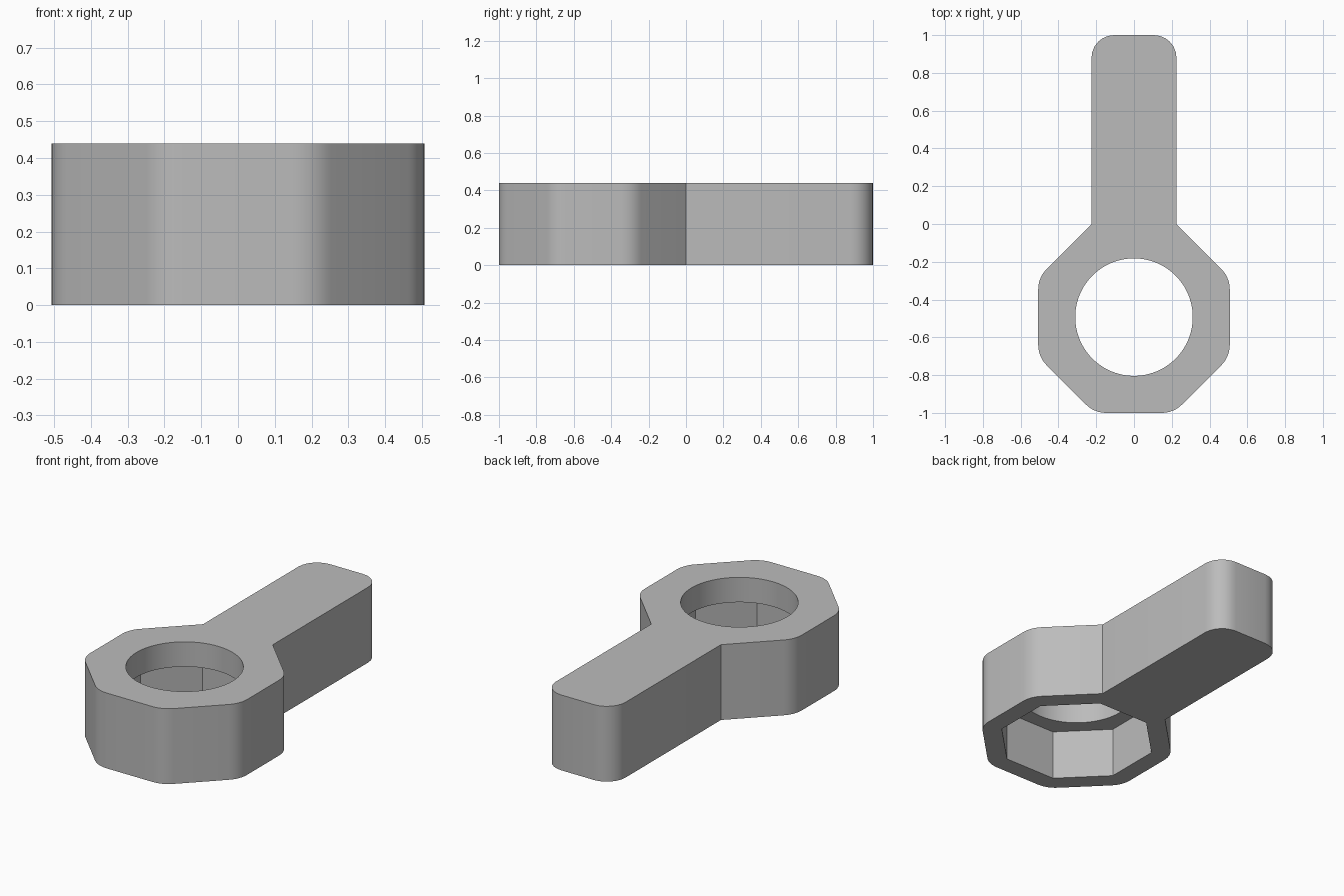
import bpy, bmesh, math
from mathutils import Vector

cube = bpy.data.objects.get("Cube")
if cube:
    bpy.data.objects.remove(cube, do_unlink=True)

HEIGHT = 0.44
CENTER_Y = -0.493     # middle of the octagonal head
APOTHEM = 0.507
HOLE_RADIUS = 0.311
POCKET_APOTHEM = 0.40
POCKET_DEPTH = 0.295
ARM_HALF = 0.225

grey = bpy.data.materials.new("grey")
grey.use_nodes = True
colour = (0.5, 0.5, 0.5, 1)
grey.diffuse_color = colour
grey.node_tree.nodes["Principled BSDF"].inputs["Base Color"].default_value = colour


def fillet(prev, corner, nxt, radius, steps=6):
    """Arc points that round one corner of an outline."""
    a, b = (prev - corner).normalized(), (nxt - corner).normalized()
    half = a.angle(b) / 2
    mid = corner + (a + b).normalized() * (radius / math.sin(half))
    start = corner + a * (radius / math.tan(half)) - mid
    end = corner + b * (radius / math.tan(half)) - mid
    sweep = start.angle(end)
    return [mid + (start * math.sin((1 - t) * sweep) + end * math.sin(t * sweep)) / math.sin(sweep)
            for t in (i / steps for i in range(steps + 1))]


def prism(name, points, bottom, top):
    """Extrude a closed outline from bottom to top."""
    bm = bmesh.new()
    face = bm.faces.new([bm.verts.new((p.x, p.y, bottom)) for p in points])
    grown = bmesh.ops.extrude_face_region(bm, geom=[face])["geom"]
    verts = [g for g in grown if isinstance(g, bmesh.types.BMVert)]
    bmesh.ops.translate(bm, verts=verts, vec=(0, 0, top - bottom))
    bmesh.ops.recalc_face_normals(bm, faces=bm.faces)
    mesh = bpy.data.meshes.new(name)
    bm.to_mesh(mesh)
    bm.free()
    mesh.materials.append(grey)
    obj = bpy.data.objects.new(name, mesh)
    bpy.context.collection.objects.link(obj)
    return obj


def ring(sides, radius, turn=0):
    return [Vector((radius * math.cos(turn + math.tau * i / sides),
                    CENTER_Y + radius * math.sin(turn + math.tau * i / sides)))
            for i in range(sides)]


# Outline: right half with a rounding radius per corner, then mirrored
side = APOTHEM * math.tan(math.pi / 8)
neck_y = CENTER_Y + APOTHEM + side - ARM_HALF
half = [((side, CENTER_Y - APOTHEM), 0.15),
        ((APOTHEM, CENTER_Y - side), 0.15),
        ((APOTHEM, CENTER_Y + side), 0.15),
        ((ARM_HALF, neck_y), 0),
        ((ARM_HALF, 1.0), 0.12)]
corners = [(Vector(p), r) for p, r in half]
corners += [(Vector((-p.x, p.y)), r) for p, r in reversed(corners)]
outline = []
for i, (point, radius) in enumerate(corners):
    if radius:
        outline += fillet(corners[i - 1][0], point, corners[(i + 1) % len(corners)][0], radius)
    else:
        outline.append(point)

# Solid body, round through hole and octagonal pocket underneath
body = prism("lever_body", outline, 0, HEIGHT)
hole = prism("hole_cutter", ring(96, HOLE_RADIUS), -0.1, HEIGHT + 0.1)
pocket = prism("pocket_cutter",
               ring(8, POCKET_APOTHEM / math.cos(math.pi / 8), math.pi / 8), -0.1, POCKET_DEPTH)

bpy.ops.object.select_all(action="DESELECT")
bpy.context.view_layer.objects.active = body
body.select_set(True)
for cutter in (pocket, hole):
    cut = body.modifiers.new(cutter.name, "BOOLEAN")
    cut.operation = "DIFFERENCE"
    cut.solver = "EXACT"
    cut.object = cutter
    bpy.ops.object.modifier_apply(modifier=cut.name)
    bpy.data.objects.remove(cutter, do_unlink=True)

bpy.ops.object.shade_smooth_by_angle(angle=math.radians(25))
